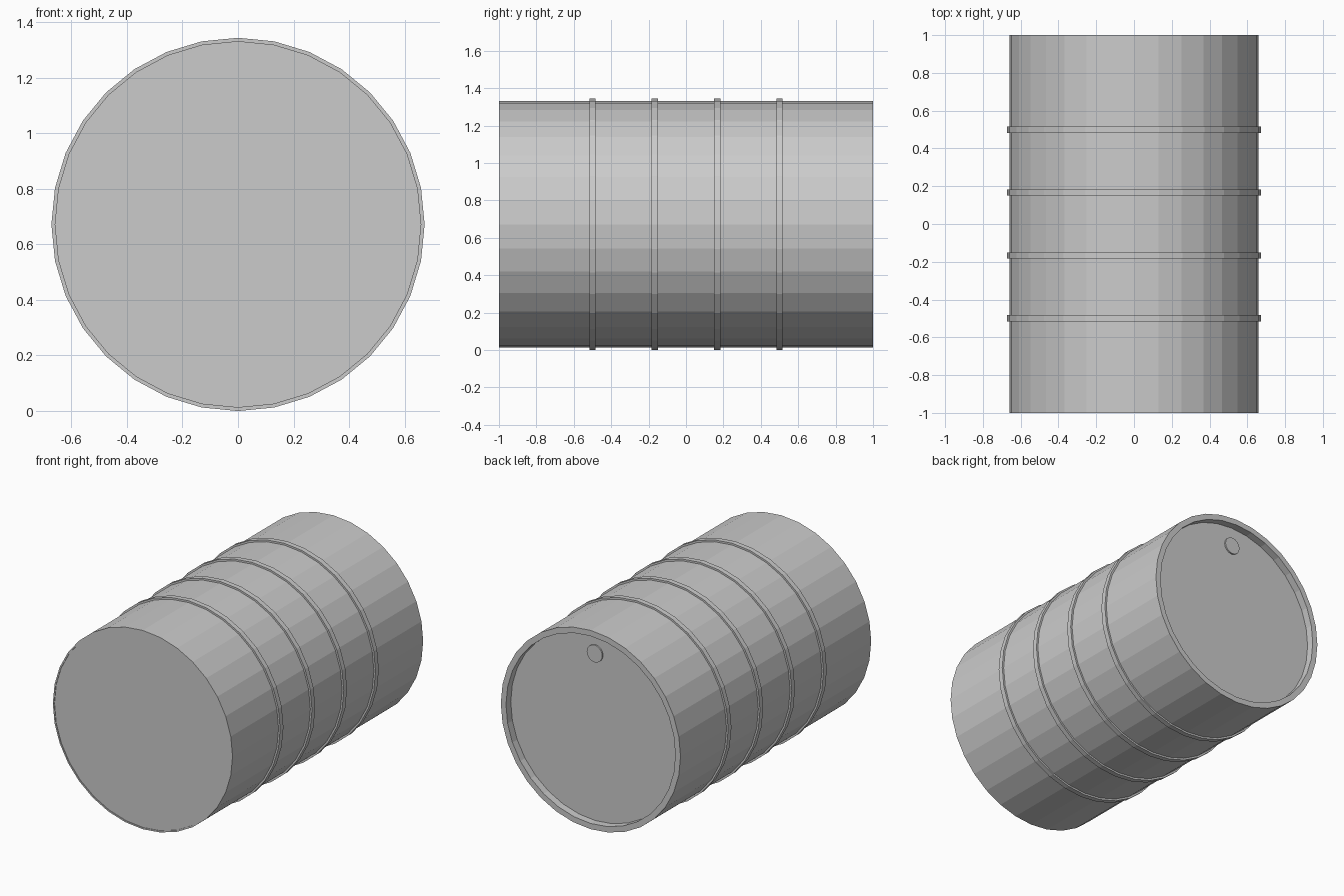
import bpy, bmesh, math

if "Cube" in bpy.data.objects:
    bpy.data.objects.remove(bpy.data.objects["Cube"])

SIDES = 32
AXIS_Z = 0.672


def revolve(name, profile, sides=SIDES, centre_z=AXIS_Z, closed=False):
    """Spin (radius, y) points around the y axis; open profiles get flat end caps."""
    bm = bmesh.new()
    rings = []
    for r, y in profile:
        rings.append([bm.verts.new((r * math.sin(2 * math.pi * i / sides), y,
                                    centre_z + r * math.cos(2 * math.pi * i / sides)))
                      for i in range(sides)])
    pairs = list(zip(rings, rings[1:]))
    if closed:
        pairs.append((rings[-1], rings[0]))
    else:
        bm.faces.new(rings[0])
        bm.faces.new(rings[-1])
    for a, b in pairs:
        for i in range(sides):
            j = (i + 1) % sides
            bm.faces.new((a[i], a[j], b[j], b[i]))
    bmesh.ops.recalc_face_normals(bm, faces=bm.faces)
    mesh = bpy.data.meshes.new(name)
    bm.to_mesh(mesh)
    bm.free()
    obj = bpy.data.objects.new(name, mesh)
    bpy.context.collection.objects.link(obj)
    return obj


# Drum shell: thin lip on the front, recessed lid on the back
revolve("drum_body", [(0.65, -0.996), (0.65, -1.0), (0.66, -1.0),
                      (0.66, 1.0), (0.622, 1.0), (0.622, 0.95)])

# Four raised hoops around the body
for n, y in enumerate((-0.5, -1 / 6, 1 / 6, 0.5)):
    revolve(f"hoop_{n + 1}", [(0.65, y - 0.017), (0.672, y - 0.017),
                              (0.672, y + 0.017), (0.65, y + 0.017)], closed=True)

# Filler plug near the top of the back lid
revolve("filler_plug", [(0.057, 0.94), (0.057, 0.96)], sides=16, centre_z=AXIS_Z + 0.49)
